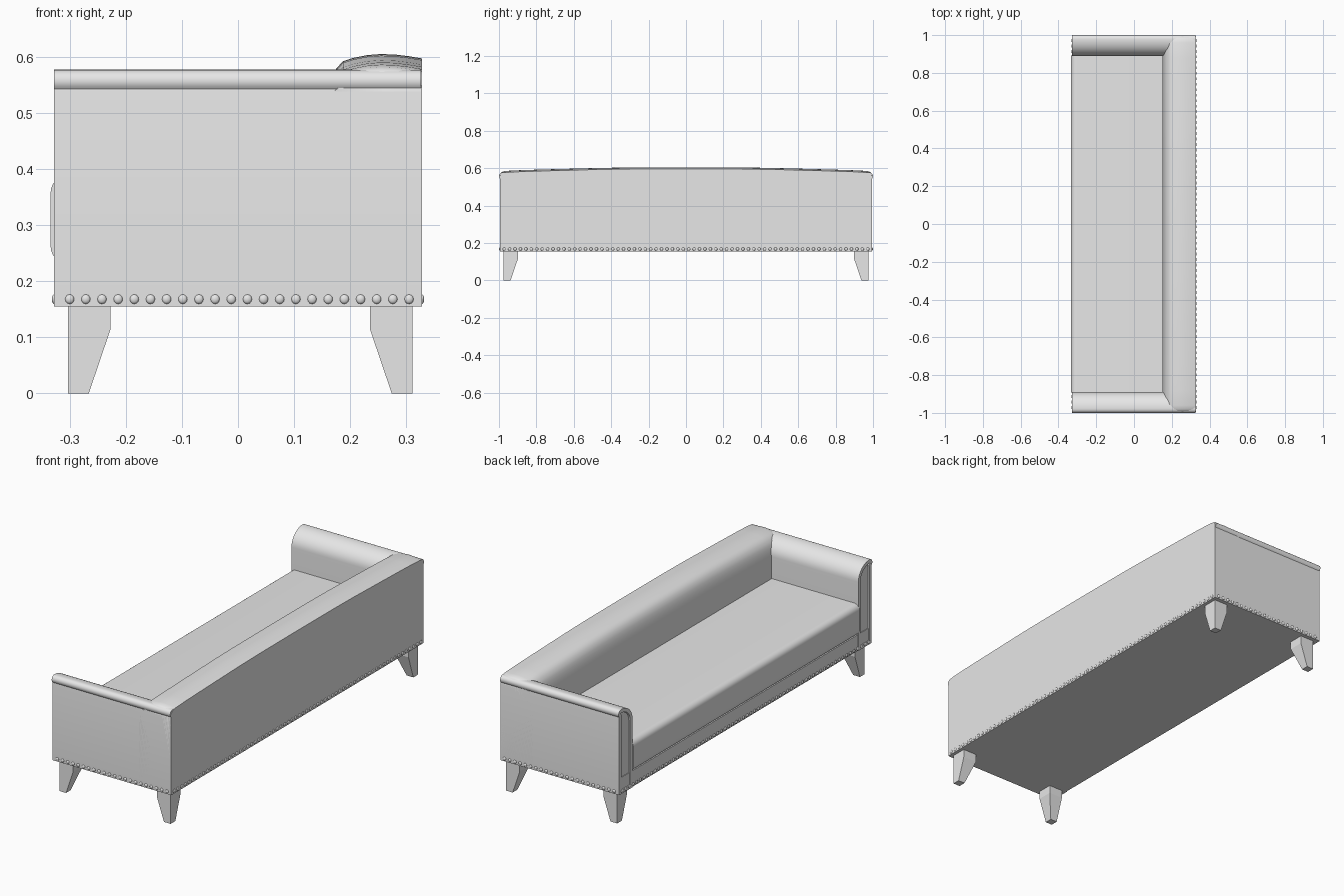
import bpy, bmesh, math
from mathutils import Matrix, Vector

if "Cube" in bpy.data.objects:
    bpy.data.objects.remove(bpy.data.objects["Cube"])

grey = bpy.data.materials.new("grey upholstery")
grey.diffuse_color = (0.8, 0.8, 0.8, 1)
grey.use_nodes = True
grey.node_tree.nodes["Principled BSDF"].inputs["Base Color"].default_value = grey.diffuse_color


def finish(name, bm, angle=35):
    bmesh.ops.recalc_face_normals(bm, faces=bm.faces)
    me = bpy.data.meshes.new(name)
    bm.to_mesh(me)
    bm.free()
    me.materials.append(grey)
    ob = bpy.data.objects.new(name, me)
    bpy.context.collection.objects.link(ob)
    bpy.ops.object.select_all(action='DESELECT')
    ob.select_set(True)
    bpy.context.view_layer.objects.active = ob
    bpy.ops.object.shade_smooth_by_angle(angle=math.radians(angle))
    return ob


def loft(bm, rings):
    """Skin closed rings of points and cap both ends; returns the two caps."""
    vs = [[bm.verts.new(p) for p in r] for r in rings]
    n = len(vs[0])
    for a, b in zip(vs, vs[1:]):
        for i in range(n):
            j = (i + 1) % n
            bm.faces.new((a[i], a[j], b[j], b[i]))
    return bm.faces.new(vs[0]), bm.faces.new(vs[-1])


def box(name, lo, hi, bevel=0.0, pick=None):
    bm = bmesh.new()
    size = [h - l for l, h in zip(lo, hi)]
    mid = [(l + h) / 2 for l, h in zip(lo, hi)]
    bmesh.ops.create_cube(bm, size=1, matrix=Matrix.Translation(mid) @ Matrix.Diagonal((*size, 1)))
    if bevel:
        edges = [e for e in bm.edges if pick(e)]
        bmesh.ops.bevel(bm, geom=edges, offset=bevel, segments=6, profile=0.5, affect='EDGES')
    return finish(name, bm)


def arc(cx, cz, rx, rz, a0, a1, n):
    return [(cx + rx * math.cos(math.radians(a0 + (a1 - a0) * i / n)),
             cz + rz * math.sin(math.radians(a0 + (a1 - a0) * i / n))) for i in range(n + 1)]


# Base rail
box("base_rail", (-0.325, -0.99, 0.155), (0.32, 0.99, 0.235))

# Seat cushion, front edges rounded
box("seat_cushion", (-0.334, -0.892, 0.232), (0.17, 0.892, 0.388), 0.03,
    lambda e: all(v.co.x < -0.3 for v in e.verts) and abs(e.verts[0].co.y - e.verts[1].co.y) > 1)

# Arms: rolled inner side, small lip over a flat outer panel
profile = [(0.89, 0.155)]
profile += arc(0.977, 0.497, 0.087, 0.08, 180, 90, 10)
profile += arc(0.98, 0.557, 0.02, 0.02, 75, -45, 7)
profile += [(0.995, 0.538), (0.995, 0.155)]
for side, label in ((-1, "right"), (1, "left")):
    bm = bmesh.new()
    front, _ = loft(bm, [[(x, side * y, z) for y, z in profile] for x in (-0.328, 0.326)])
    bmesh.ops.recalc_face_normals(bm, faces=bm.faces)
    bmesh.ops.inset_region(bm, faces=[front], thickness=0.018, use_even_offset=True)
    bmesh.ops.inset_region(bm, faces=[front], thickness=0.003, depth=-0.006, use_even_offset=True)
    finish(label + "_arm", bm)

# Backrest: curved inner face and crowned top that arches along its length
section = [(0.15, 0.155)] + arc(0.186, 0.46, 0.036, 0.125, 180, 105, 7)
section += [(0.187, 0.592), (0.205, 0.598), (0.23, 0.603), (0.255, 0.605),
            (0.28, 0.604), (0.305, 0.601), (0.328, 0.597), (0.328, 0.155)]
half = [(0, 0), (0.3, 0.001), (0.45, 0.003), (0.6, 0.007), (0.75, 0.011), (0.88, 0.015),
        (0.96, 0.019), (0.98, 0.023), (0.99, 0.029), (0.995, 0.038)]
stations = [(-y, d) for y, d in half[:0:-1]] + half
bm = bmesh.new()
loft(bm, [[(x, y, z - d * min(1, max(0, (z - 0.46) / 0.12))) for x, z in section]
          for y, d in stations])
finish("backrest", bm)

# Tapered legs: straight on the outside, cut in on the inside
for sx, x0 in ((-1, 0.303), (1, 0.311)):
    for sy in (-1, 1):
        bm = bmesh.new()
        rings = []
        for z, w in ((0, 0.037), (0.115, 0.076), (0.16, 0.076)):
            rings.append([(sx * (x0 - a * w), sy * (0.975 - b * w), z)
                          for a, b in ((0, 0), (1, 0), (1, 1), (0, 1))])
        loft(bm, rings)
        finish(("front" if sx < 0 else "back") + ("_right" if sy < 0 else "_left") + "_leg", bm, 5)

# Row of domed nail heads around the bottom edge
bm = bmesh.new()


def nail(x, y, flat):
    bmesh.ops.create_uvsphere(bm, u_segments=10, v_segments=6, radius=1,
                              matrix=Matrix.Translation((x, y, 0.168)) @ Matrix.Diagonal((*flat, 1)))


for s in (-1, 1):
    for i in range(22):
        nail(-0.3 + i * 0.0288, s * 0.995, Vector((0.0085, 0.005, 0.0085)))
    for i in range(68):
        nail(s * 0.328, -0.972 + i * 1.944 / 67, Vector((0.004, 0.0085, 0.0085)))
finish("nail_heads", bm, 60)
